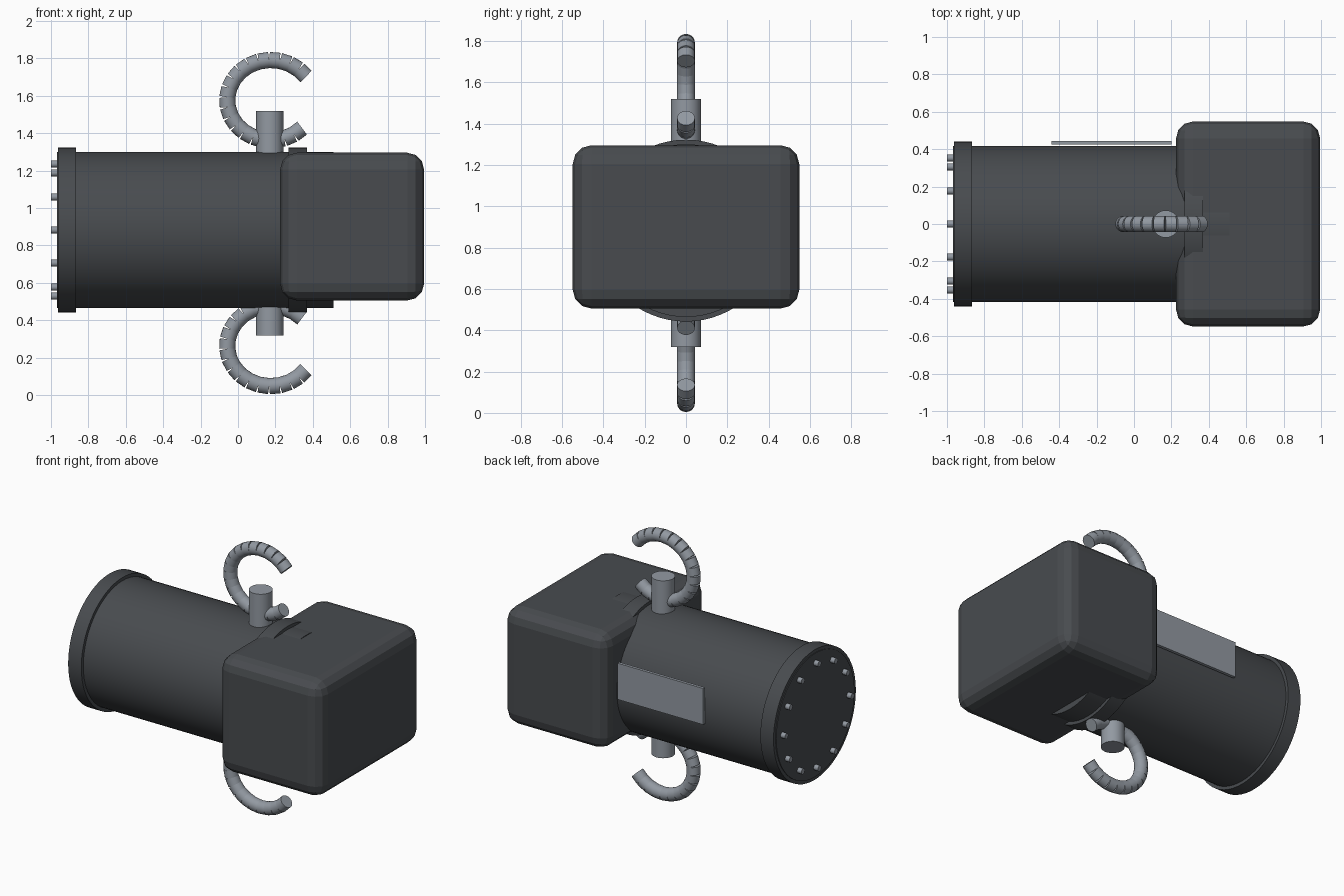
import bpy, bmesh, math
from mathutils import Vector

if "Cube" in bpy.data.objects:
    bpy.data.objects.remove(bpy.data.objects["Cube"])


def material(name, rgb):
    m = bpy.data.materials.new(name)
    m.diffuse_color = (*rgb, 1)
    m.use_nodes = True
    m.node_tree.nodes["Principled BSDF"].inputs["Base Color"].default_value = m.diffuse_color
    return m


DARK = material("dark_grey", (0.065, 0.071, 0.078))
STEEL = material("steel_grey", (0.29, 0.32, 0.36))
AXIS_Z = 0.882      # height of the barrel axis
MIRROR_Z = 0.919    # plane that mirrors the two hooks


def finish(ob, name, mat, smooth=True):
    ob.name = name
    ob.data.materials.append(mat)
    if smooth:
        bpy.context.view_layer.objects.active = ob
        ob.select_set(True)
        bpy.ops.object.shade_smooth_by_angle(angle=math.radians(35))
        ob.select_set(False)
    return ob


def rod(name, a, b, radius, mat, sides):
    a, b = Vector(a), Vector(b)
    d = b - a
    bpy.ops.mesh.primitive_cylinder_add(vertices=sides, radius=radius,
                                        depth=d.length, location=(a + b) / 2)
    ob = bpy.context.object
    ob.rotation_euler = d.to_track_quat('Z', 'Y').to_euler()
    return finish(ob, name, mat)


def box(name, lo, hi, mat, bevel=0):
    lo, hi = Vector(lo), Vector(hi)
    bpy.ops.mesh.primitive_cube_add(size=1, location=(lo + hi) / 2)
    ob = bpy.context.object
    ob.scale = hi - lo
    bpy.ops.object.transform_apply(location=False, rotation=False, scale=True)
    if bevel:
        mod = ob.modifiers.new("round", 'BEVEL')
        mod.width, mod.segments = bevel, 3
    return finish(ob, name, mat, False)


# Barrel with two flanges
for name, x0, x1, r in (("barrel", -0.968, 0.51, 0.418),
                        ("end_flange", -0.963, -0.865, 0.44),
                        ("neck_flange", 0.27, 0.37, 0.44)):
    rod(name, (x0, 0, AXIS_Z), (x1, 0, AXIS_Z), r, DARK, 64)

# Rounded head block
box("head_block", (0.225, -0.548, 0.505), (0.995, 0.548, 1.295), DARK, 0.09)

# Plate on the back of the barrel
box("back_plate", (-0.44, 0.425, 0.845), (0.20, 0.445, 1.09), STEEL)

# Ring of bolts on the end face
for i in range(12):
    t = i * math.tau / 12
    y, z = 0.353 * math.cos(t), AXIS_Z + 0.353 * math.sin(t)
    rod("end_bolt", (-1.0, y, z), (-0.96, y, z), 0.019, STEEL, 12)


def hook(name, flip):
    """Open ring of short straight segments, mirrored in height by flip."""
    bm = bmesh.new()
    count, start, sweep = 20, math.radians(36), math.radians(280)

    def point(i):
        t = start + sweep * i / count
        return Vector((0.175 + 0.233 * math.cos(t), 0,
                       MIRROR_Z + flip * (0.657 + 0.215 * math.sin(t))))

    for i in range(count):
        a, b = point(i), point(i + 1)
        d = b - a
        mat = d.to_track_quat('Z', 'Y').to_matrix().to_4x4()
        mat.translation = (a + b) / 2
        bmesh.ops.create_cone(bm, cap_ends=True, segments=20, radius1=0.043,
                              radius2=0.043, depth=d.length, matrix=mat)
    me = bpy.data.meshes.new(name)
    bm.to_mesh(me)
    bm.free()
    ob = bpy.data.objects.new(name, me)
    bpy.context.collection.objects.link(ob)
    finish(ob, name, STEEL)


# Posts and segmented hooks above and below
for side, flip in (("upper", 1), ("lower", -1)):
    rod(side + "_post", (0.17, 0, MIRROR_Z + flip * 0.30),
        (0.17, 0, MIRROR_Z + flip * 0.60), 0.073, STEEL, 32)
    hook(side + "_hook", flip)
